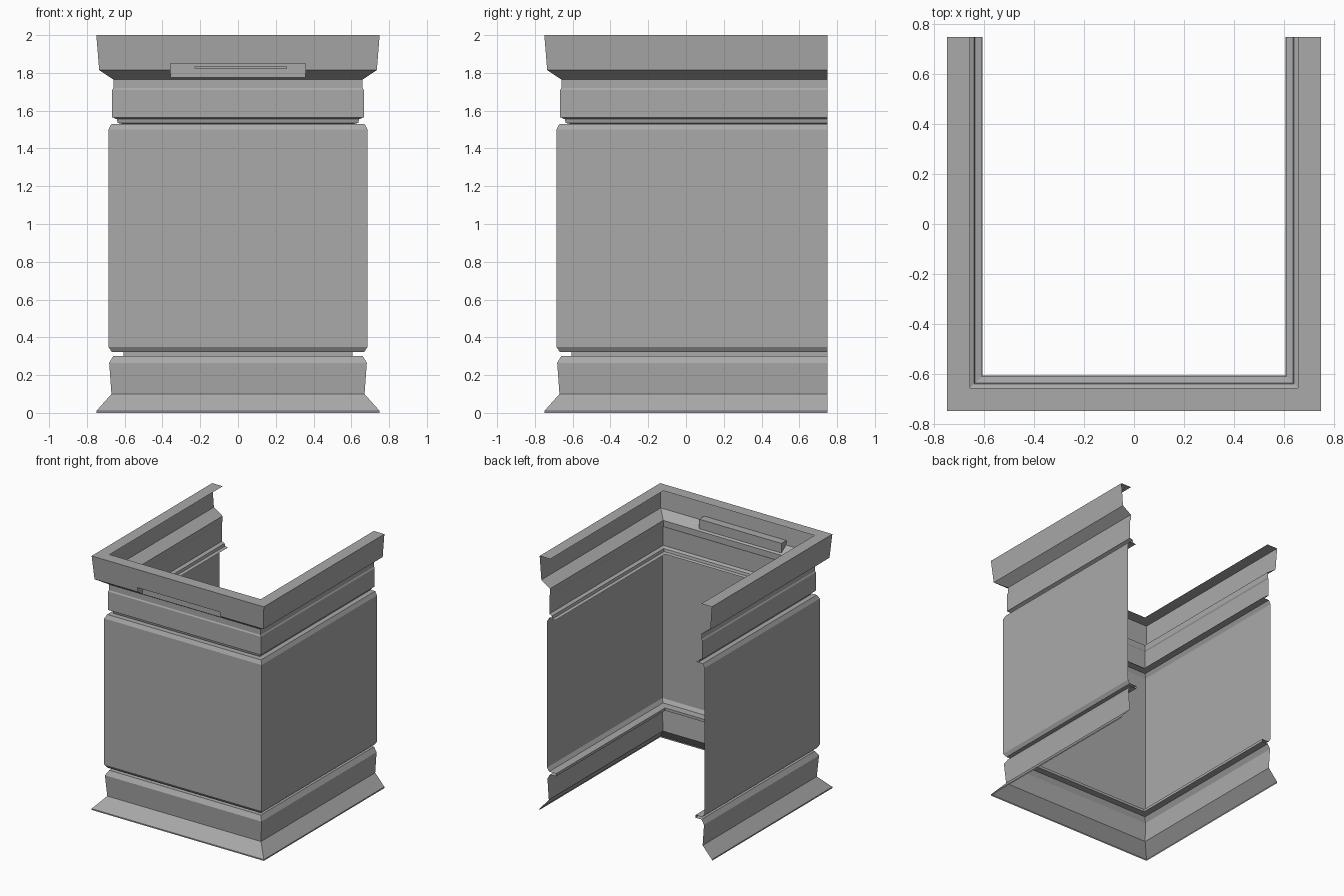
import bpy
import bmesh

if "Cube" in bpy.data.objects:
    bpy.data.objects.remove(bpy.data.objects["Cube"], do_unlink=True)

grey = bpy.data.materials.new("plain grey")
grey.use_nodes = True
colour = (0.4, 0.4, 0.4, 1)
grey.diffuse_color = colour
grey.node_tree.nodes["Principled BSDF"].inputs["Base Color"].default_value = colour


def finish(bm, name):
    mesh = bpy.data.meshes.new(name)
    bm.to_mesh(mesh)
    bm.free()
    mesh.materials.append(grey)
    obj = bpy.data.objects.new(name, mesh)
    bpy.context.collection.objects.link(obj)
    return obj


# Moulding profiles as (outward offset, height), swept round three sides
BACK = 0.75
PARTS = {
    "base_moulding": [(0.75, 0), (0.75, 0.01), (0.67, 0.1), (0.682, 0.265),
                      (0.66, 0.302), (0.607, 0.302), (0.607, 0.323)],
    "main_panel": [(0.607, 0.323), (0.668, 0.323), (0.686, 0.35),
                   (0.686, 1.5), (0.67, 1.53), (0.612, 1.53)],
    "neck_band": [(0.612, 1.53), (0.637, 1.535), (0.642, 1.555), (0.666, 1.565),
                  (0.666, 1.71), (0.66, 1.72), (0.66, 1.765)],
    "top_cornice": [(0.66, 1.765), (0.735, 1.815), (0.75, 2), (0.658, 2)],
}
HALF, LOW, HIGH, DEEP = 0.358, 1.775, 1.85, -0.675


def sweep(profile):
    bm = bmesh.new()
    rows = [[bm.verts.new(p) for p in
             ((-o, BACK, z), (-o, -o, z), (o, -o, z), (o, BACK, z))]
            for o, z in profile]
    for low, high in zip(rows, rows[1:]):
        for i in range(3):
            bm.faces.new((low[i], low[i + 1], high[i + 1], high[i]))
    return bm


def cut_front(bm, point, normal):
    faces = [f for f in bm.faces if f.calc_center_median().y < -0.6]
    edges = {e for f in faces for e in f.edges}
    verts = {v for f in faces for v in f.verts}
    bmesh.ops.bisect_plane(bm, geom=faces + list(edges) + list(verts),
                           plane_co=point, plane_no=normal)


for name, profile in PARTS.items():
    bm = sweep(profile)
    if name == "top_cornice":
        # Opening in the front of the cornice
        for side in (-HALF, HALF):
            cut_front(bm, (side, 0, 0), (1, 0, 0))
        for level in (LOW, HIGH):
            cut_front(bm, (0, 0, level), (0, 0, 1))
        hole = []
        for f in bm.faces:
            c = f.calc_center_median()
            if abs(c.x) < HALF and c.y < -0.6 and LOW < c.z < HIGH:
                hole.append(f)
        bmesh.ops.delete(bm, geom=hole, context="FACES")
    finish(bm, name)

# Shallow pocket behind the opening
bm = bmesh.new()
section = [(-0.675, LOW), (DEEP, HIGH), (-0.738, HIGH), (-0.735, 1.815)]
left, right = [[bm.verts.new((x, y, z)) for y, z in section]
               for x in (-HALF, HALF)]
bm.faces.new(left)
bm.faces.new(right[::-1])
for i in (0, 1):
    bm.faces.new((left[i], right[i], right[i + 1], left[i + 1]))
finish(bm, "front_pocket")

# Slim bar at the back of the pocket
bm = bmesh.new()
bmesh.ops.create_cube(bm, size=1)
bar = finish(bm, "pocket_bar")
bar.scale = (0.49, 0.01, 0.01)
bar.location = (0.015, DEEP - 0.005, 1.828)
